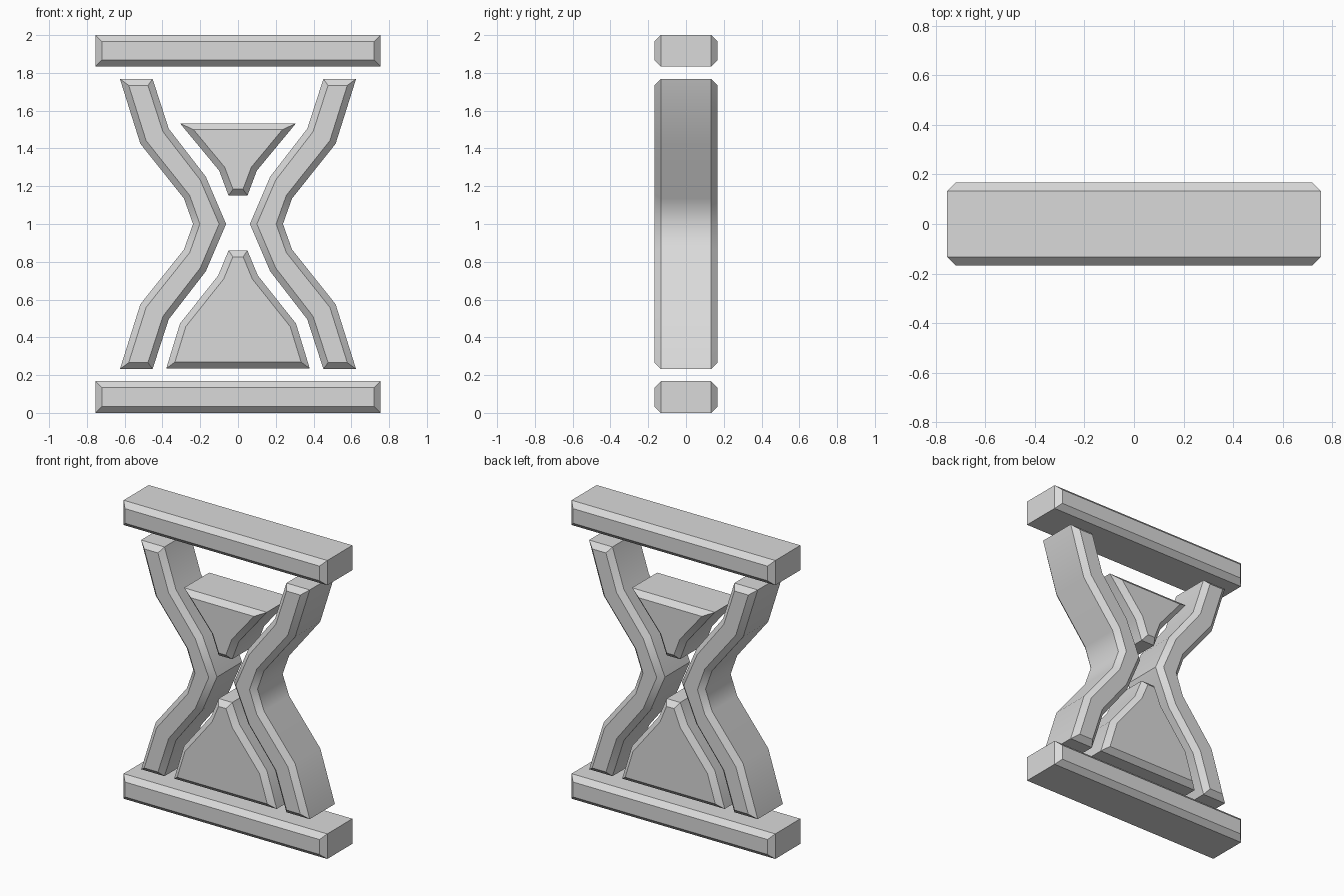
import bpy
import bmesh
import math

HALF_DEPTH = 0.167
CHAMFER = 0.034

default = bpy.data.objects.get("Cube")
if default:
    bpy.data.objects.remove(default, do_unlink=True)

grey = bpy.data.materials.new("light grey")
grey.use_nodes = True
colour = (0.7, 0.7, 0.7, 1)
grey.diffuse_color = colour
grey.node_tree.nodes["Principled BSDF"].inputs["Base Color"].default_value = colour


def slab(name, outline):
    """Extrude an x-z outline along y, with a chamfered rim on front and back."""
    bm = bmesh.new()
    core = HALF_DEPTH - CHAMFER
    front = bm.faces.new([bm.verts.new((x, -core, z)) for x, z in outline])
    extruded = bmesh.ops.extrude_face_region(bm, geom=[front], use_keep_orig=True)["geom"]
    moved = [v for v in extruded if isinstance(v, bmesh.types.BMVert)]
    bmesh.ops.translate(bm, vec=(0, 2 * core, 0), verts=moved)
    bmesh.ops.recalc_face_normals(bm, faces=bm.faces)
    caps = [f for f in bm.faces if abs(f.normal.y) > 0.9]
    bmesh.ops.inset_individual(bm, faces=caps, thickness=CHAMFER,
                               depth=CHAMFER, use_even_offset=True)
    mesh = bpy.data.meshes.new(name)
    bm.to_mesh(mesh)
    bm.free()
    mesh.materials.append(grey)
    obj = bpy.data.objects.new(name, mesh)
    bpy.context.collection.objects.link(obj)
    bpy.ops.object.select_all(action="DESELECT")
    obj.select_set(True)
    bpy.context.view_layer.objects.active = obj
    bpy.ops.object.shade_smooth_by_angle(angle=math.radians(42))
    return obj


def symmetric(right_side):
    """Close a right-hand profile with its mirror image."""
    return right_side + [(-x, z) for x, z in reversed(right_side)]


# Top and bottom bars
for name, low, high in (("bottom_bar", 0, 0.168), ("top_bar", 1.834, 2)):
    slab(name, symmetric([(0.755, low), (0.755, high)]))

# Curved side walls, each mirrored about the waist
outer = [(0.625, 1.768), (0.517, 1.425), (0.286, 1.135)]
inner = [(0.452, 1.768), (0.367, 1.505), (0.17, 1.25)]


def about_waist(upper, waist_x):
    return upper + [(waist_x, 1.0)] + [(x, 2 - z) for x, z in reversed(upper)]


wall = about_waist(outer, 0.238) + about_waist(inner, 0.063)[::-1]
for name, side in (("left_wall", 1), ("right_wall", -1)):
    slab(name, [(side * x, z) for x, z in wall])

# Sand in the upper and lower bulbs
slab("upper_sand", symmetric([(0.05, 1.15), (0.10, 1.283), (0.307, 1.533)]))
slab("lower_sand", symmetric([(0.38, 0.235), (0.307, 0.473), (0.105, 0.727), (0.05, 0.86)]))
